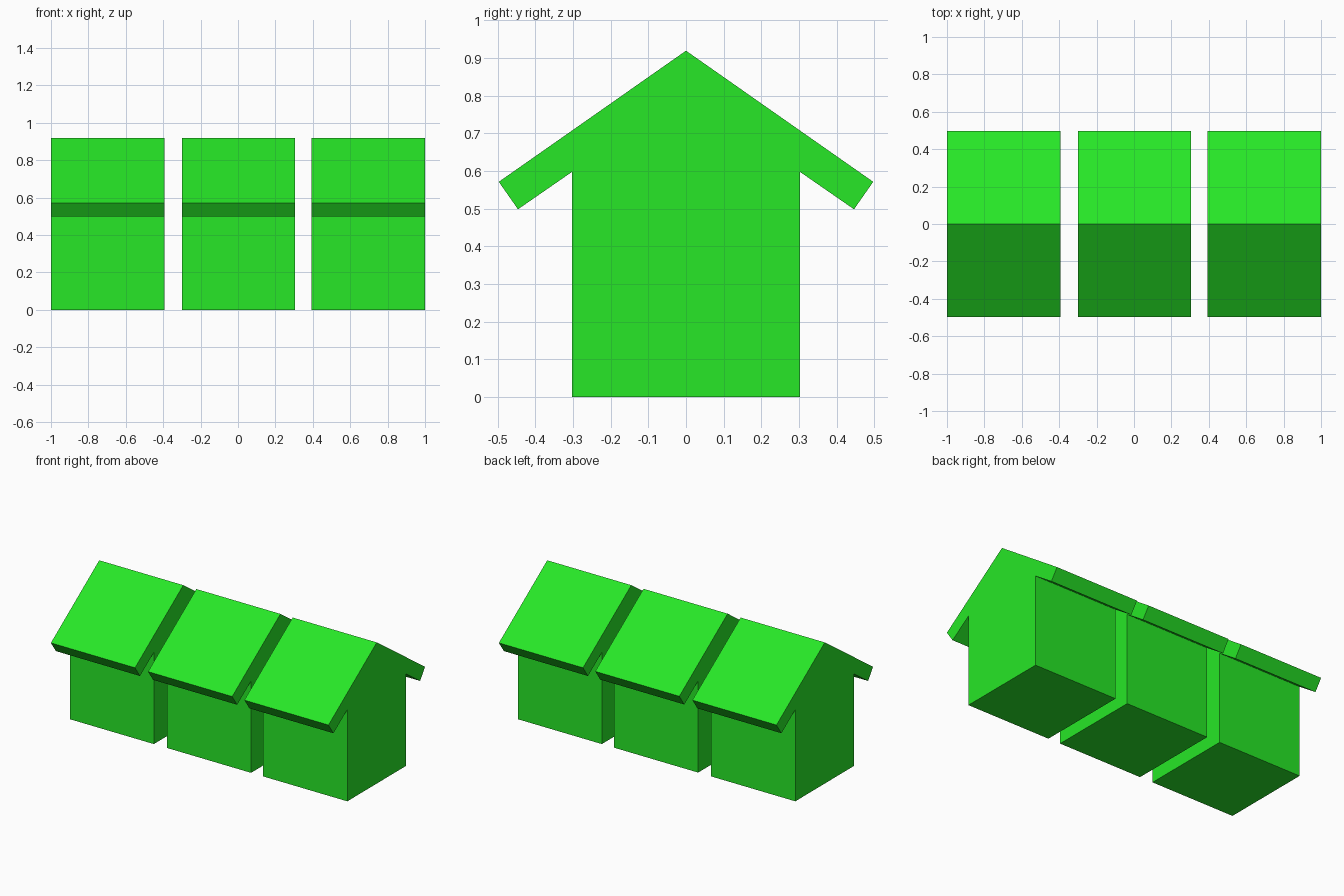
import bpy
import bmesh

if "Cube" in bpy.data.objects:
    bpy.data.objects.remove(bpy.data.objects["Cube"])

WIDTH = 0.606      # length of each house along x

green = bpy.data.materials.new("green")
green.diffuse_color = (0.02, 0.8, 0.02, 1)
green.use_nodes = True
green.node_tree.nodes["Principled BSDF"].inputs["Base Color"].default_value = green.diffuse_color

# Half of the gable outline (y, z), from wall foot up to the ridge
half = [(0.303, 0.0), (0.303, 0.597), (0.446, 0.498), (0.497, 0.571)]
outline = half + [(0.0, 0.919)] + [(-y, z) for y, z in reversed(half)]


def house(name, x):
    """Extrude the gable outline along x into one solid house."""
    bm = bmesh.new()
    face = bm.faces.new([bm.verts.new((x - WIDTH / 2, y, z)) for y, z in outline])
    extruded = bmesh.ops.extrude_face_region(bm, geom=[face], use_keep_orig=True)
    verts = [g for g in extruded["geom"] if isinstance(g, bmesh.types.BMVert)]
    bmesh.ops.translate(bm, verts=verts, vec=(WIDTH, 0, 0))
    bmesh.ops.recalc_face_normals(bm, faces=bm.faces)
    mesh = bpy.data.meshes.new(name)
    bm.to_mesh(mesh)
    bm.free()
    mesh.materials.append(green)
    bpy.context.collection.objects.link(bpy.data.objects.new(name, mesh))


# Row of three identical houses
for name, x in (("left_house", -0.697), ("middle_house", 0.003), ("right_house", 0.697)):
    house(name, x)
